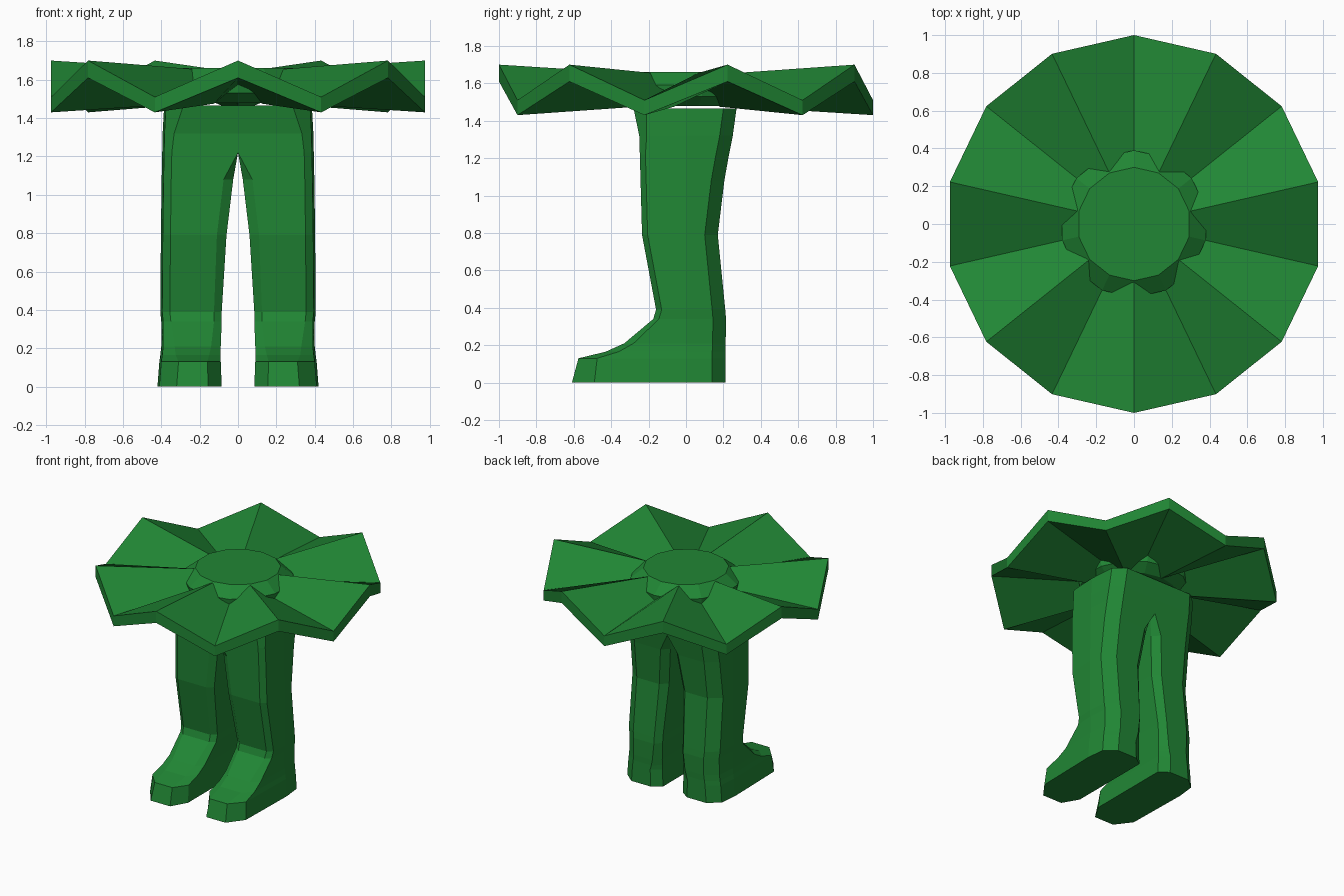
import bpy, bmesh
from math import sin, cos, pi

if "Cube" in bpy.data.objects:
    bpy.data.objects.remove(bpy.data.objects["Cube"])

green = bpy.data.materials.new("green")
green.diffuse_color = (0.015, 0.24, 0.035, 1)
green.use_nodes = True
green.node_tree.nodes["Principled BSDF"].inputs["Base Color"].default_value = green.diffuse_color
N = 14


def make_object(name, bm):
    bmesh.ops.recalc_face_normals(bm, faces=bm.faces)
    mesh = bpy.data.meshes.new(name)
    bm.to_mesh(mesh)
    bm.free()
    mesh.materials.append(green)
    ob = bpy.data.objects.new(name, mesh)
    bpy.context.collection.objects.link(ob)
    return ob


def loft(rings, closed=False, caps=True):
    """Skin a list of equal-length point rings."""
    bm = bmesh.new()
    vs = [[bm.verts.new(p) for p in ring] for ring in rings]
    pairs = list(zip(vs, vs[1:] + vs[:1])) if closed else list(zip(vs, vs[1:]))
    for a, b in pairs:
        for i in range(len(a)):
            j = (i + 1) % len(a)
            bm.faces.new((a[i], a[j], b[j], b[i]))
    if caps:
        bm.faces.new(vs[0])
        bm.faces.new(vs[-1])
    return bm


def polar(r, z_high, z_low):
    """14-point ring starting at the front, alternating high and low."""
    return [(r * sin(2 * pi * i / N), -r * cos(2 * pi * i / N),
             z_low if i % 2 else z_high) for i in range(N)]


# pleated skirt: zigzag ring with thickness
make_object("skirt", loft([polar(1, 1.61, 1.43), polar(1, 1.70, 1.51),
                           polar(0.29, 1.655, 1.555), polar(0.29, 1.57, 1.475)],
                          closed=True, caps=False))

# waist disc with bevelled rims
make_object("waist", loft([polar(r, z, z) for r, z in
                           ((0.30, 1.48), (0.38, 1.53), (0.39, 1.59), (0.30, 1.662))]))


# trousers with feet: one leg lofted from cross-sections, then mirrored
def leg_ring(z, x0, x1, yf, yb, bi, bx, by):
    """Bevelled section: inner/outer x, front/back y, inner bevel, outer bevel."""
    return [(x0 + bi, yf, z), (x1 - bx, yf, z), (x1 - 0.01, yf + by, z),
            (x1, 0, z), (x1 - 0.015, yb - 0.07, z), (x1 - 0.10, yb, z),
            (x0 + bi, yb, z), (x0, yb - 0.05, z), (x0, 0, z), (x0, yf + by, z)]


sections = [
    (0.00, 0.085, 0.42, -0.61, 0.21, 0.07, 0.10, 0.12),
    (0.13, 0.09, 0.41, -0.575, 0.21, 0.07, 0.10, 0.10),
    (0.165, 0.09, 0.405, -0.43, 0.21, 0.06, 0.08, 0.07),
    (0.21, 0.09, 0.40, -0.33, 0.212, 0.05, 0.07, 0.05),
    (0.34, 0.085, 0.40, -0.175, 0.214, 0.04, 0.05, 0.03),
    (0.39, 0.085, 0.405, -0.16, 0.21, 0.04, 0.05, 0.03),
    (0.79, 0.06, 0.402, -0.235, 0.17, 0.05, 0.05, 0.03),
    (1.08, 0.025, 0.398, -0.243, 0.205, 0.05, 0.05, 0.03),
    (1.22, 0.0, 0.395, -0.247, 0.23, 0.0, 0.05, 0.03),
    (1.32, 0.0, 0.393, -0.25, 0.25, 0.0, 0.06, 0.04),
    (1.465, 0.0, 0.385, -0.28, 0.27, 0.0, 0.10, 0.07),
]
bm = loft([leg_ring(*s) for s in sections])
inner = [f for f in bm.faces if all(v.co.x < 0.001 for v in f.verts)]
bmesh.ops.delete(bm, geom=inner, context='FACES')
trousers = make_object("trousers", bm)
mirror = trousers.modifiers.new("mirror", 'MIRROR')
mirror.use_axis[0] = True
mirror.merge_threshold = 0.001
